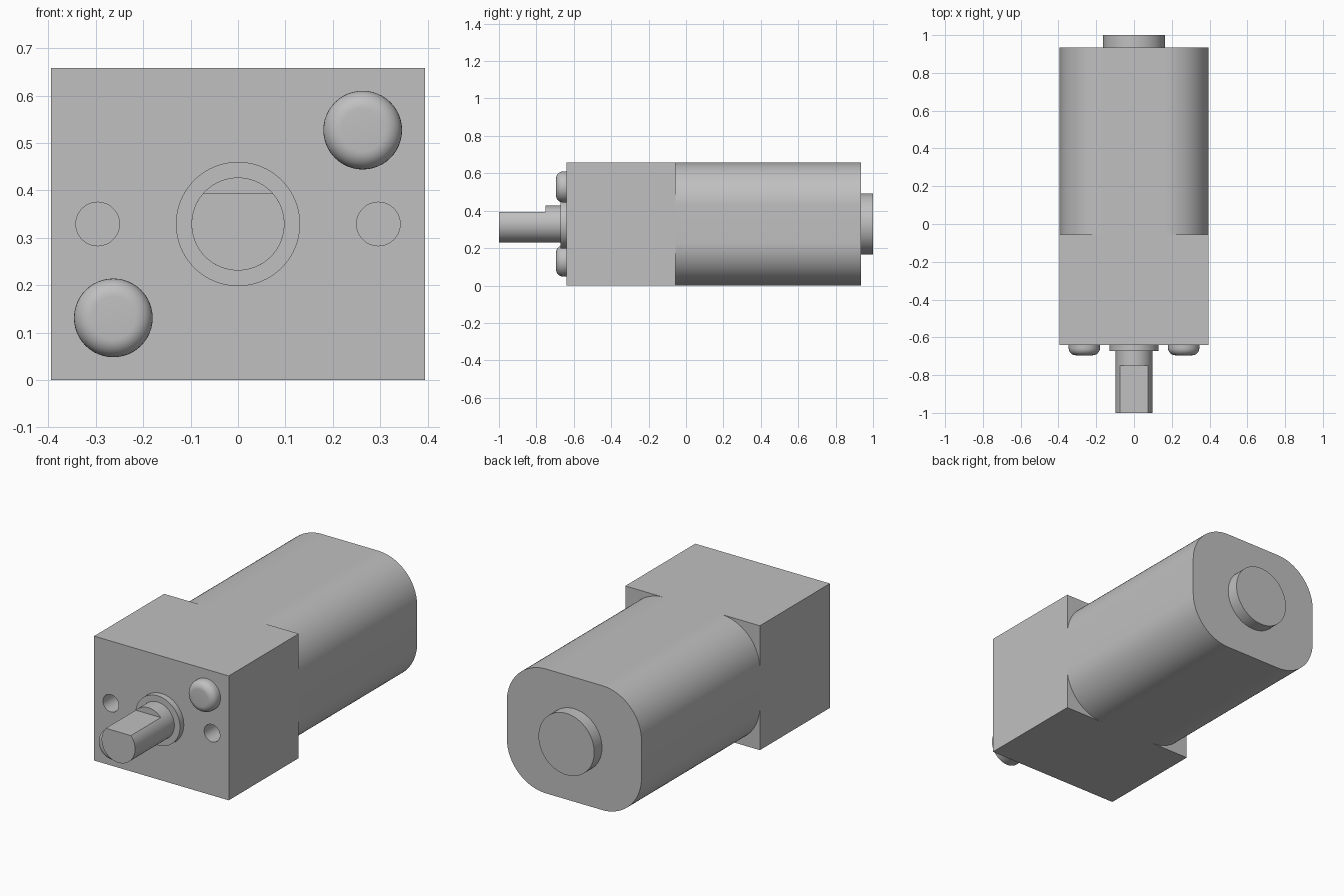
import bpy, bmesh, math

if "Cube" in bpy.data.objects:
    bpy.data.objects.remove(bpy.data.objects["Cube"])

ZC = 0.329            # height of the motor axis
HW, HH = 0.394, 0.329  # half width and half height of the body

grey = bpy.data.materials.new("plain grey")
grey.diffuse_color = (0.527, 0.527, 0.527, 1)
grey.use_nodes = True
grey.node_tree.nodes["Principled BSDF"].inputs["Base Color"].default_value = grey.diffuse_color


def finish(name, bm, smooth=True):
    bmesh.ops.recalc_face_normals(bm, faces=bm.faces)
    me = bpy.data.meshes.new(name)
    bm.to_mesh(me)
    bm.free()
    me.materials.append(grey)
    ob = bpy.data.objects.new(name, me)
    bpy.context.collection.objects.link(ob)
    if smooth:
        bpy.ops.object.select_all(action='DESELECT')
        bpy.context.view_layer.objects.active = ob
        ob.select_set(True)
        bpy.ops.object.shade_smooth_by_angle(angle=math.radians(30))
    return ob


def prism(name, outline, y0, y1, smooth=True):
    """Extrude an (x, z) outline along y."""
    bm = bmesh.new()
    face = bm.faces.new([bm.verts.new((x, y0, z)) for x, z in outline])
    ext = bmesh.ops.extrude_face_region(bm, geom=[face])
    for v in ext["geom"]:
        if isinstance(v, bmesh.types.BMVert):
            v.co.y = y1
    return finish(name, bm, smooth)


def arc(cx, cz, r, a0, a1, n):
    angles = [math.radians(a0 + (a1 - a0) * i / n) for i in range(n + 1)]
    return [(cx + r * math.cos(a), cz + r * math.sin(a)) for a in angles]


def circle(cx, cz, r, n=64):
    return arc(cx, cz, r, 0, 360, n)[:-1]


# Gearbox block
block = [(-HW, 0), (HW, 0), (HW, 2 * HH), (-HW, 2 * HH)]
gearbox = prism("gearbox", block, -0.64, -0.055, smooth=False)

# Two blind mounting holes in the gearbox front
for side, label in ((-1, "left"), (1, "right")):
    cutter = prism(label + "_hole_cutter", circle(side * 0.296, ZC, 0.046, 48), -0.70, -0.49)
    cutter.hide_render = True
    cutter.hide_viewport = True
    cutter.display_type = 'WIRE'
    mod = gearbox.modifiers.new(label + "_mounting_hole", 'BOOLEAN')
    mod.operation = 'DIFFERENCE'
    mod.solver = 'EXACT'
    mod.object = cutter

# Motor can: rounded rectangle flush with the block on its four flats
R = 0.23
fx, fz = HW - R, HH - R
can = []
for sx, sz, a in ((1, 1, 0), (-1, 1, 90), (-1, -1, 180), (1, -1, 270)):
    can += arc(sx * fx, ZC + sz * fz, R, a, a + 90, 20)
prism("motor_can", can, -0.055, 0.935)

# Rear boss, front bushing and shaft
prism("rear_boss", circle(0, ZC, 0.163), 0.935, 1.0)
prism("front_bushing", circle(0, ZC, 0.131), -0.672, -0.64)
prism("shaft_base", circle(0, ZC, 0.098), -0.75, -0.64)

# D-shaped shaft end with the flat on top
cut = math.degrees(math.asin(0.065 / 0.098))
prism("shaft_flat_end", arc(0, ZC, 0.098, 180 - cut, 360 + cut, 48), -1.0, -0.75)

# Two round-edged screw heads on a diagonal, turned from a profile
for sign, label in ((1, "upper"), (-1, "lower")):
    cx, cz = sign * 0.263, ZC + sign * 0.198
    r, f = 0.083, 0.038
    profile = [(r, -0.64)] + arc(r - f, -0.695 + f, f, 0, -90, 8) + [(0, -0.695)]
    bm = bmesh.new()
    verts = [bm.verts.new((cx + px, py, cz)) for px, py in profile]
    edges = [bm.edges.new(p) for p in zip(verts, verts[1:])]
    bmesh.ops.spin(bm, geom=verts + edges, cent=(cx, 0, cz), axis=(0, 1, 0),
                   angle=math.tau, steps=48)
    bmesh.ops.remove_doubles(bm, verts=bm.verts, dist=1e-5)
    finish(label + "_screw_head", bm)
